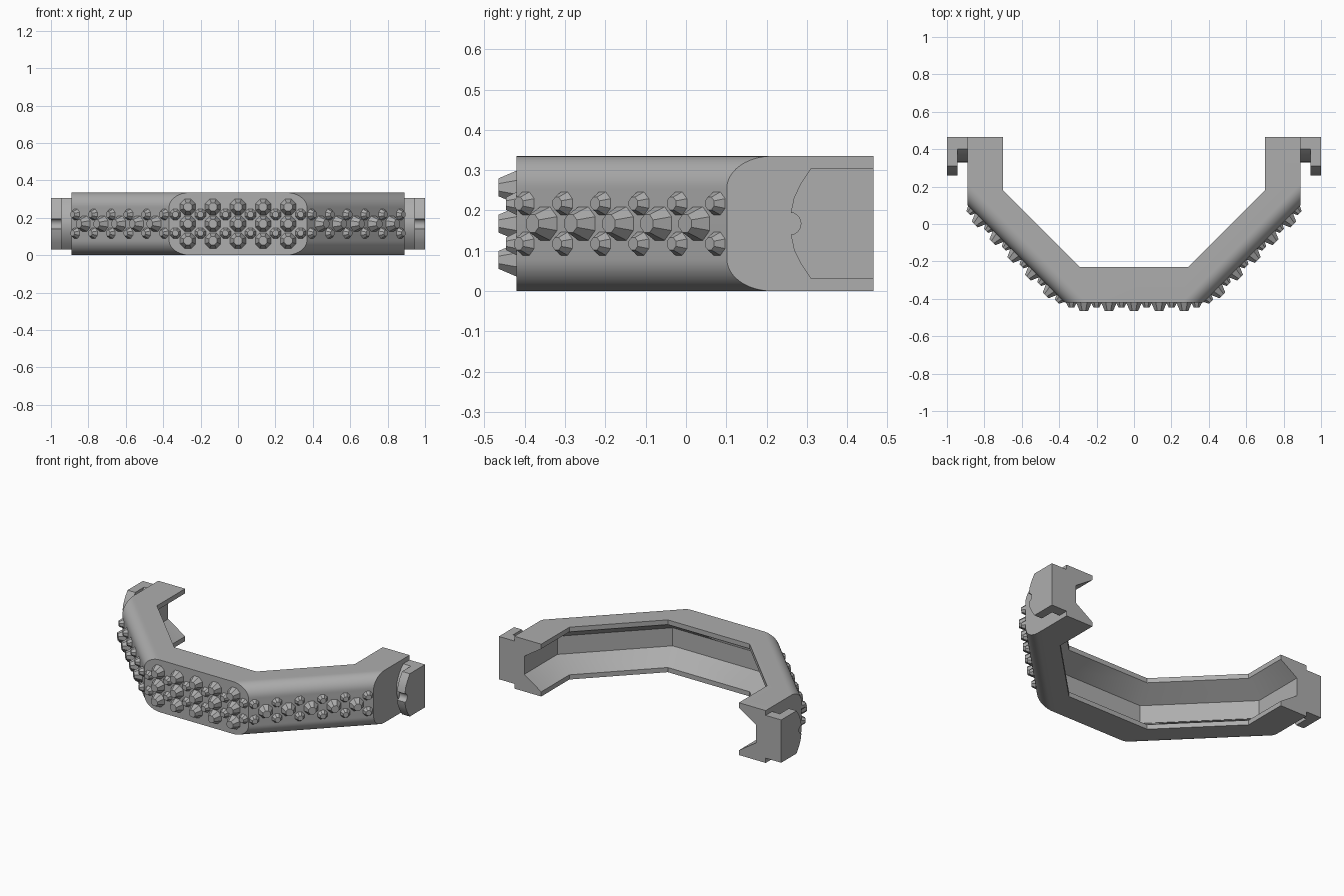
import bpy, bmesh, math
from mathutils import Vector, Matrix

if "Cube" in bpy.data.objects:
    bpy.data.objects.remove(bpy.data.objects["Cube"], do_unlink=True)

HEIGHT, WALL, BACK, FILLET = 0.335, 0.19, 0.465, 0.08
MID = HEIGHT / 2

grey = bpy.data.materials.new("matte_grey")
grey.use_nodes = True
colour = (0.42, 0.42, 0.42, 1)
grey.diffuse_color = colour
grey.node_tree.nodes["Principled BSDF"].inputs["Base Color"].default_value = colour


def add_object(name, bm):
    bmesh.ops.recalc_face_normals(bm, faces=bm.faces)
    mesh = bpy.data.meshes.new(name)
    bm.to_mesh(mesh)
    bm.free()
    mesh.materials.append(grey)
    obj = bpy.data.objects.new(name, mesh)
    bpy.context.collection.objects.link(obj)
    return obj


def loft(bm, rings):
    """Skin a list of equal closed rings and cap both ends."""
    rows = [[bm.verts.new(p) for p in ring] for ring in rings]
    n = len(rows[0])
    for a, b in zip(rows, rows[1:]):
        for i in range(n):
            bm.faces.new((a[i], a[(i + 1) % n], b[(i + 1) % n], b[i]))
    bm.faces.new(rows[0][::-1])
    bm.faces.new(rows[-1])


def sweep(name, profile, end_y):
    """Sweep (outward, height) profile along the mitred inner path."""
    half = [(0.70, end_y), (0.70, 0.18), (0.29, -0.23)]
    path = [Vector(p) for p in half + [(-x, y) for x, y in half[::-1]]]
    normals = []
    for a, b in zip(path, path[1:]):
        d = (b - a).normalized()
        normals.append(Vector((-d.y, d.x)))
    rings = []
    for i, p in enumerate(path):
        n1, n2 = normals[max(i - 1, 0)], normals[min(i, len(normals) - 1)]
        m = (n1 + n2) / (1 + n1.dot(n2))
        rings.append([(p.x + m.x * d, p.y + m.y * d, z) for d, z in profile])
    bm = bmesh.new()
    loft(bm, rings)
    return add_object(name, bm)


def rounded_slab(side):
    """Big slab with rounded outer edges, aligned with a diagonal arm."""
    top = []
    for i in range(13):
        a = i * math.pi / 24
        top.append((WALL - FILLET + FILLET * math.cos(a), HEIGHT - FILLET + FILLET * math.sin(a)))
    profile = [(-3, 0)] + [(d, HEIGHT - z) for d, z in top[::-1]] + top + [(-3, HEIGHT)]
    out = Vector((side, -1, 0)).normalized()
    along = Vector((1, side, 0)).normalized()
    origin = Vector((0.29 * side, -0.23, 0))
    bm = bmesh.new()
    loft(bm, [[origin + out * d + along * t + Vector((0, 0, z)) for d, z in profile]
              for t in (-3, 3)])
    return add_object("slab_cutter", bm)


def cut(obj, cutter, operation):
    mod = obj.modifiers.new("cut", "BOOLEAN")
    mod.operation, mod.object, mod.solver = operation, cutter, "EXACT"
    bpy.context.view_layer.objects.active = obj
    bpy.ops.object.modifier_apply(modifier=mod.name)
    bpy.data.objects.remove(cutter, do_unlink=True)


def smooth(obj):
    bpy.ops.object.select_all(action="DESELECT")
    obj.select_set(True)
    bpy.context.view_layer.objects.active = obj
    bpy.ops.object.shade_smooth_by_angle(angle=math.radians(25))


# Angular bow with rounded diagonal arms
frame = sweep("bow_frame", [(0, -0.02), (WALL, -0.02), (WALL, HEIGHT + 0.02), (0, HEIGHT + 0.02)], BACK)
for side in (1, -1):
    cut(frame, rounded_slab(side), "INTERSECT")

# Tapered channel along the inside
lip, flat = MID - 0.03, 0.058
channel = sweep("channel_cutter", [(-0.05, MID - lip), (0, MID - lip), (0.12, MID - flat),
                                   (0.12, MID + flat), (0, MID + lip), (-0.05, MID + lip)], BACK + 0.1)
cut(frame, channel, "DIFFERENCE")
smooth(frame)


# Stud panels on the three outer faces
def stud_panel(name, centre, angle, big_rows):
    bm = bmesh.new()
    turn = Matrix.Translation(centre) @ Matrix.Rotation(angle, 4, "Z") @ Matrix.Rotation(math.pi / 2, 4, "X")

    def stud(u, v, base, tip, height):
        place = turn @ Matrix.Translation((u, v, height / 2)) @ Matrix.Rotation(math.pi / 8, 4, "Z")
        bmesh.ops.create_cone(bm, cap_ends=True, segments=8, radius1=base, radius2=tip,
                              depth=height, matrix=place)

    for i in range(-2, 3):
        for v in big_rows:
            stud(i * 0.134, v, 0.045, 0.024, 0.045)
    for i in range(6):
        for v in (-0.05, 0.05):
            stud((i - 2.5) * 0.134, v, 0.031, 0.017, 0.026)
    add_object(name, bm)


stud_panel("front_studs", (0, -0.42, MID), 0, (-0.09, 0, 0.09))
for name, side in (("left_studs", 1), ("right_studs", -1)):
    stud_panel(name, (0.63 * side, -0.16, MID), side * math.pi / 4, (0,))


# Hooked clips on the outer ends
def plate(name, half_profile, x0, x1):
    """Extrude a (y, height above middle) profile, mirrored in height."""
    ring = half_profile + [(y, -z) for y, z in half_profile[::-1] if z > 0]
    bm = bmesh.new()
    loft(bm, [[(x, y, MID + z) for y, z in ring] for x in (x0, x1)])
    smooth(add_object(name, bm))


notch = [(0.26 + 0.025 * math.cos(a), 0.027 * math.sin(a))
         for a in (i * math.pi / 10 for i in range(5, -1, -1))]
pad = [(BACK, 0.137), (0.31, 0.137), (0.285, 0.1), (0.268, 0.065)] + notch
bridge = [(BACK, 0.137)] + [(0.33 + 0.07 * (z / 0.137) ** 2, z)
                            for z in (0.137 * (1 - i / 6) for i in range(7))]
for name, side in (("left", 1), ("right", -1)):
    plate(name + "_clip_bridge", bridge, 0.88 * side, 0.95 * side)
    plate(name + "_clip_pad", pad, 0.945 * side, side)
